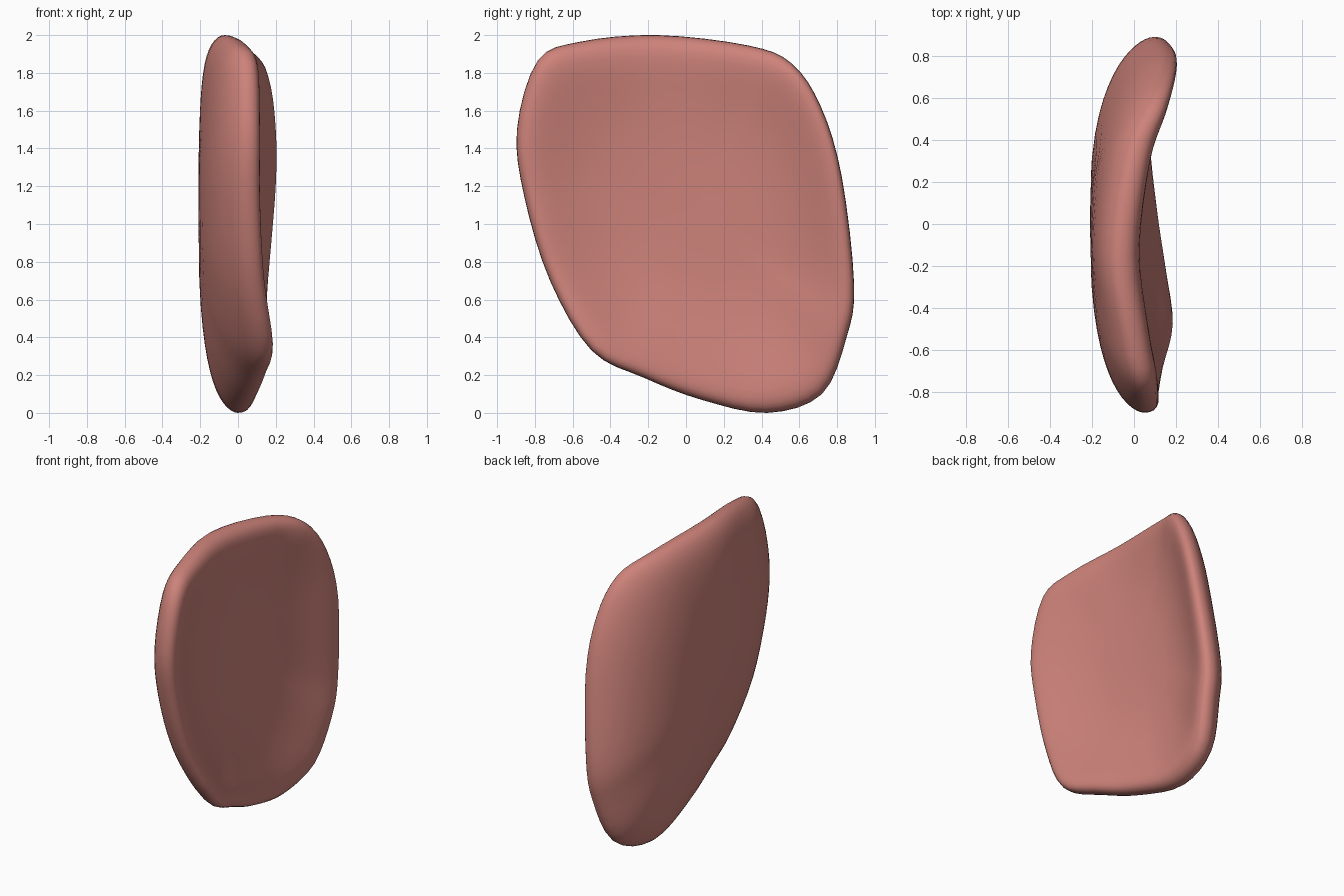
import bpy, bmesh, math
from mathutils import Vector

if "Cube" in bpy.data.objects:
    bpy.data.objects.remove(bpy.data.objects["Cube"])

# Rim centreline as (x, y, z), going round the pad
RIM = [(-.07, -.15, 2), (-.01, -.56, 1.965), (.04, -.785, 1.865), (.05, -.895, 1.5),
       (.05, -.855, 1.14), (.075, -.72, .7), (.13, -.5, .33), (.09, -.22, .185),
       (.04, .08, .07), (0, .43, 0), (.03, .72, .1), (.08, .85, .4),
       (.1, .89, .68), (.15, .825, 1.25), (.14, .715, 1.62), (.09, .56, 1.85), (0, .33, 1.945)]
CENTRE = Vector((-.11, .02, 1.05))
HALF = .1
ROLL = .045
STEPS, RINGS = 4, 28


def smooth_loop(points, steps):
    """Closed Catmull-Rom curve through the points."""
    pts = [Vector(p) for p in points]
    n = len(pts)
    out = []
    for i in range(n):
        a, b, c, d = (pts[(i + k) % n] for k in (-1, 0, 1, 2))
        for j in range(steps):
            t = j / steps
            out.append(b + (c - a) * t / 2 + (a * 2 - b * 5 + c * 4 - d) * t * t / 2
                       + (b * 3 - a - c * 3 + d) * t ** 3 / 2)
    return out


def pad_point(rim, s, side):
    """Point at fraction s from centre to rim, on the inner (+1) or outer (-1) face."""
    p = CENTRE.lerp(rim, s)
    bend = CENTRE.x + (rim.x - CENTRE.x) * s ** 2.8
    half = HALF + (ROLL * s ** 4 if side > 0 else 0)
    p.x = bend + side * half * math.sqrt(max(0, 1 - s ** 10))
    return p


# Dished pad: rings run from the inner pole over the rolled rim to the outer pole
rim = smooth_loop(RIM, STEPS)
bm = bmesh.new()
rings = []
for k in range(1, RINGS):
    angle = math.pi * k / RINGS
    s = math.sqrt(math.sin(angle))
    side = 1 if math.cos(angle) > 0 else -1
    rings.append([bm.verts.new(pad_point(r, s, side)) for r in rim])
inner = bm.verts.new(CENTRE + Vector((HALF, 0, 0)))
outer = bm.verts.new(CENTRE - Vector((HALF, 0, 0)))
count = len(rim)
for i in range(count):
    j = (i + 1) % count
    for a, b in zip(rings, rings[1:]):
        bm.faces.new((a[i], a[j], b[j], b[i]))
    bm.faces.new((inner, rings[0][j], rings[0][i]))
    bm.faces.new((outer, rings[-1][i], rings[-1][j]))
bmesh.ops.recalc_face_normals(bm, faces=bm.faces[:])

mesh = bpy.data.meshes.new("curved_pad")
bm.to_mesh(mesh)
bm.free()
mesh.shade_smooth()
pad = bpy.data.objects.new("curved_pad", mesh)
bpy.context.collection.objects.link(pad)

# Dusty pink surface
pink = bpy.data.materials.new("dusty_pink")
pink.use_nodes = True
colour = (.61, .225, .195, 1)
pink.diffuse_color = colour
pink.node_tree.nodes["Principled BSDF"].inputs["Base Color"].default_value = colour
mesh.materials.append(pink)
